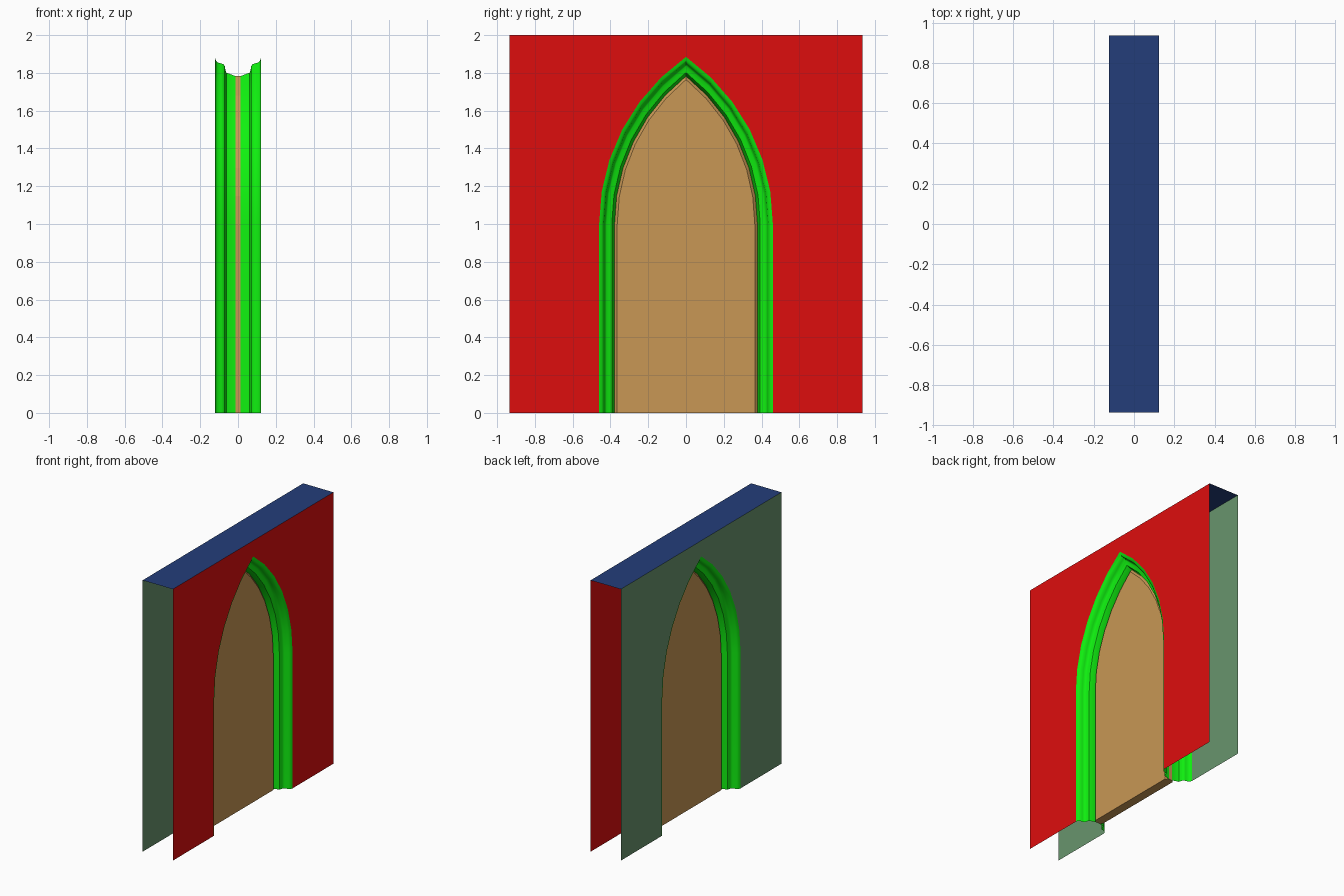
import bpy
import math

if "Cube" in bpy.data.objects:
    bpy.data.objects.remove(bpy.data.objects["Cube"])

HALF_T, HALF_W, TOP = 0.123, 0.935, 2.0      # wall half thickness, half width, height
SPRING, RADIUS, CENTER = 1.0, 1.081, 0.621   # pointed arch: spring height, radius, centre offset
SEGS = 6


def arch(inset):
    """Pointed arch outline as (y, z), from the -y foot over the apex to the +y foot."""
    r = RADIUS - inset
    end = math.acos(CENTER / r)
    half = [(r - CENTER, 0.0)]
    for i in range(SEGS + 1):
        a = end * i / SEGS
        half.append((r * math.cos(a) - CENTER, SPRING + r * math.sin(a)))
    half[-1] = (0.0, half[-1][1])
    return [(-y, z) for y, z in half] + half[-2::-1]


def material(name, rgb):
    m = bpy.data.materials.new(name)
    m.diffuse_color = (*rgb, 1)
    m.use_nodes = True
    m.node_tree.nodes["Principled BSDF"].inputs["Base Color"].default_value = m.diffuse_color
    return m


def build(name, verts, faces, mat, smooth=None):
    me = bpy.data.meshes.new(name)
    me.from_pydata(verts, [], faces)
    me.materials.append(mat)
    ob = bpy.data.objects.new(name, me)
    bpy.context.collection.objects.link(ob)
    if smooth:
        bpy.ops.object.select_all(action='DESELECT')
        ob.select_set(True)
        bpy.context.view_layer.objects.active = ob
        bpy.ops.object.shade_smooth_by_angle(angle=math.radians(smooth))
    return ob


def loft(profile):
    """Skin arch outlines placed along x; profile is (x, inset) from +x to -x."""
    rings = [[(x, y, z) for y, z in arch(o)] for x, o in profile]
    n = len(rings[0])
    faces = [(k * n + i, k * n + i + 1, (k + 1) * n + i + 1, (k + 1) * n + i)
             for k in range(len(rings) - 1) for i in range(n - 1)]
    return [v for r in rings for v in r], faces, n


red = material("front_paint", (0.73, 0.004, 0.004))
sage = material("back_paint", (0.14, 0.30, 0.155))
blue = material("top_paint", (0.017, 0.048, 0.195))
green = material("trim_paint", (0.005, 0.87, 0.005))
tan = material("door_wood", (0.58, 0.31, 0.09))

# Wall sheets with the arch cut out, made of strips either side of the apex
outline = arch(0)
for name, x, mat in (("wall_front", HALF_T, red), ("wall_back", -HALF_T, sage)):
    mid = len(outline) // 2
    verts, faces = [], []
    for s in (-1, 1):
        curve = [(s * abs(y), z) for y, z in outline[:mid + 1]]
        loop = curve + [(0, TOP), (s * HALF_W, TOP), (s * HALF_W, 0)]
        base = len(verts)
        verts += [(x, y, z) for y, z in loop]
        idx = list(range(base, base + len(loop)))
        faces.append(idx if s * x < 0 else idx[::-1])
    build(name, verts, faces, mat)

# Wall cap
build("wall_top", [(-HALF_T, -HALF_W, TOP), (HALF_T, -HALF_W, TOP),
                   (HALF_T, HALF_W, TOP), (-HALF_T, HALF_W, TOP)], [(0, 1, 2, 3)], blue)

# Moulded trim lining the opening on both sides
side = [(HALF_T, 0), (0.118, 0.014), (0.109, 0.024), (0.09, 0.028),
        (0.076, 0.032), (0.07, 0.04), (0.067, 0.055), (0.062, 0.067)]
profile = side + [(0, 0.086)] + [(-x, o) for x, o in reversed(side)]
verts, faces, _ = loft(profile)
build("arch_trim", verts, faces, green, 40)

# Door slab with chamfered edges
verts, faces, n = loft([(0.033, 0.096), (0.02, 0.082), (-0.02, 0.082), (-0.033, 0.096)])
faces = [f[::-1] for f in faces]
faces.append(tuple(range(n))[::-1])
faces.append(tuple(range(3 * n, 4 * n)))
faces.append(tuple(k * n for k in range(4)) + tuple(k * n + n - 1 for k in (3, 2, 1, 0)))
build("door", verts, faces, tan)
